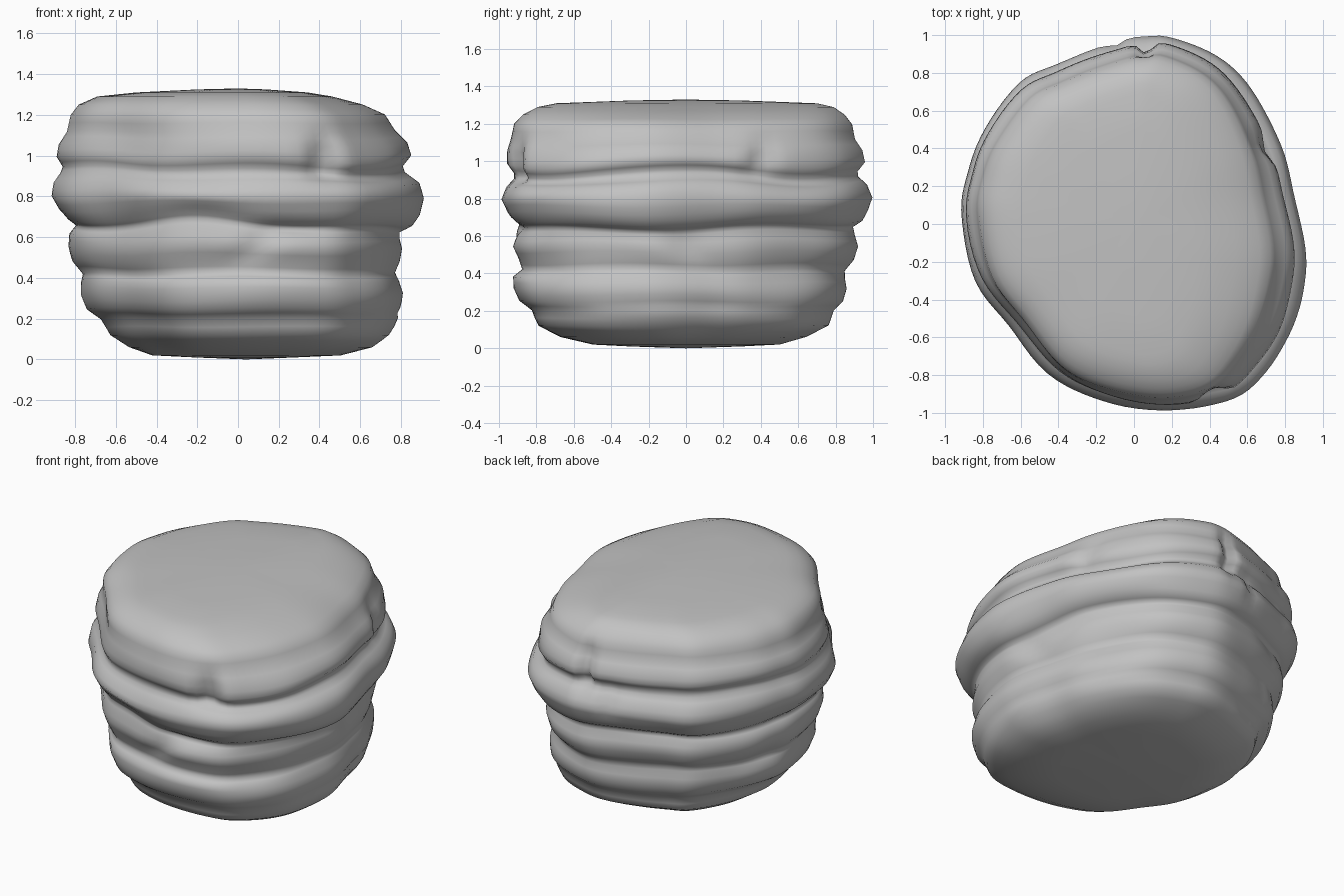
import bpy
import bmesh
import math
from mathutils import Vector, noise

SEGMENTS = 120

# Plan outline of the widest layer, counter-clockwise from the +x side
OUTLINE = [
    (.91, -.12), (.85, .15), (.79, .42), (.65, .70), (.49, .87), (.27, .97),
    (.07, 1.0), (-.20, .93), (-.42, .84), (-.61, .74), (-.80, .48), (-.88, .27),
    (-.91, .05), (-.84, -.30), (-.65, -.56), (-.42, -.82), (-.15, -.94),
    (.18, -.99), (.50, -.94), (.69, -.79), (.83, -.58), (.90, -.32),
]

# Layer profile: height, then the reach to -x, +x, -y and +y
PROFILE = [
    (.01, .22, .28, .3, .3), (.02, .42, .5, .5, .5), (.06, .53, .65, .67, .64),
    (.12, .62, .73, .79, .76), (.2, .67, .79, .84, .79), (.25, .74, .8, .9, .84),
    (.32, .77, .81, .93, .86), (.38, .77, .79, .93, .85), (.42, .76, .77, .88, .85),
    (.48, .81, .79, .9, .9), (.55, .83, .8, .94, .92), (.61, .83, .79, .93, .9),
    (.65, .8, .79, .92, .89), (.68, .84, .85, .94, .94), (.73, .88, .89, .97, .97),
    (.8, .91, .91, 1, 1), (.87, .9, .89, .97, .97), (.92, .87, .82, .93, .92),
    (.95, .86, .81, .93, .92), (1.0, .89, .85, .97, .96), (1.06, .88, .83, .97, .95),
    (1.12, .84, .77, .95, .91), (1.2, .82, .72, .93, .89), (1.25, .78, .61, .88, .85),
    (1.29, .69, .46, .8, .79), (1.31, .5, .34, .7, .7), (1.325, .2, .14, .3, .3),
]

# Cracks and seams: angle in degrees, height, half width, half height, depth, slant
CRACKS = [
    (-65, 1.0, 4, .09, .07, 0),
    (30, 1.03, 5, .08, .05, 30),
    (86, 1.02, 2.5, .14, .06, 0),
    (96, .85, 2.5, .09, .03, 0),
    (-84, .56, 5, .09, .035, 50),
    (0, .55, 7, .08, .03, -40),
    (-72, .65, 12, .03, .04, 0),
    (160, .45, 10, .06, .03, 20),
    (10, .22, 40, .03, .025, 0),
    (-95, .2, 40, .03, .012, 0),
]

# Broad worn or, with a minus, swollen corners, in the same form
WORN = [
    (45, .4, 25, .2, .04, 0),
    (45, .95, 25, .3, .025, 0),
    (-135, 1.06, 28, .11, .05, 0),
    (-45, 1.12, 20, .13, .025, 0),
    (-45, .09, 30, .08, -.04, 0),
    (135, .09, 30, .08, -.04, 0),
]

# Places where a seam rises or dips: angle, height, half width, half height, lift
LIFTS = [
    (-102, .67, 18, .1, .04),
    (-20, .66, 40, .1, -.02),
    (-55, .96, 25, .1, -.045),
    (50, .96, 25, .1, -.04),
    (-120, .96, 25, .1, -.02),
]


def spline_loop(points, count):
    """Sample a smooth closed curve through the points."""
    n = len(points)
    result = []
    for k in range(count):
        t = k * n / count
        i = int(t)
        t -= i
        a, b, c, d = (Vector(points[(i + j) % n]) for j in (-1, 0, 1, 2))
        result.append(b + t * ((c - a) / 2 + t * (a - 2.5 * b + 2 * c - d / 2
                      + t * (1.5 * (b - c) + (d - a) / 2))))
    return result


def refine(rows):
    """Add a midpoint row between each pair of profile rows."""
    result = [rows[0]]
    for low, high in zip(rows, rows[1:]):
        result.append(tuple((p + q) / 2 for p, q in zip(low, high)))
        result.append(high)
    return result


def total(spots, angle, z):
    """Sum soft spots on the side wall at one place."""
    result = 0
    for centre, height, width, tall, amount, *slant in spots:
        shift = slant[0] * (z - height) if slant else 0
        across = (angle - centre - shift + 180) % 360 - 180
        result += amount * math.exp(-(across / width) ** 2 - ((z - height) / tall) ** 2)
    return result


def surface_point(plan, row):
    """Fit the plan outline to one height, then weather it."""
    z, left, right, front, back = row
    x = plan.x / .91 * (right if plan.x > 0 else left)
    y = plan.y * (back if plan.y > 0 else front)
    angle = math.degrees(math.atan2(y, x))
    middle = math.sin(math.pi * min(z / 1.33, 1))
    rough = noise.noise(Vector((x * 2.5, y * 2.5, z * 5)))
    scale = 1 - total(CRACKS + WORN, angle, z) + .015 * rough * middle
    ripple = .008 * math.sin(math.radians(5 * angle) + z * 8) * middle
    return (x * scale, y * scale, z + total(LIFTS, angle, z) + ripple)


# Layered stone body
bm = bmesh.new()
plan_loop = spline_loop(OUTLINE, SEGMENTS)
rings = [[bm.verts.new(surface_point(p, row)) for p in plan_loop]
         for row in refine(PROFILE)]
for lower, upper in zip(rings, rings[1:]):
    for i in range(SEGMENTS):
        j = (i + 1) % SEGMENTS
        bm.faces.new((lower[i], lower[j], upper[j], upper[i]))

# Closed underside and top
base = bm.verts.new((.04, 0, 0))
crown = bm.verts.new((0, 0, 1.33))
for i in range(SEGMENTS):
    j = (i + 1) % SEGMENTS
    bm.faces.new((base, rings[0][j], rings[0][i]))
    bm.faces.new((crown, rings[-1][i], rings[-1][j]))
bmesh.ops.recalc_face_normals(bm, faces=bm.faces)

cube = bpy.data.objects.get("Cube")
if cube:
    bpy.data.objects.remove(cube, do_unlink=True)

mesh = bpy.data.meshes.new("layered_rock")
bm.to_mesh(mesh)
bm.free()
mesh.shade_smooth()
rock = bpy.data.objects.new("layered_rock", mesh)
bpy.context.collection.objects.link(rock)

# Plain grey stone
stone = bpy.data.materials.new("grey_stone")
stone.use_nodes = True
colour = (.54, .54, .54, 1)
stone.diffuse_color = colour
stone.node_tree.nodes["Principled BSDF"].inputs["Base Color"].default_value = colour
mesh.materials.append(stone)
